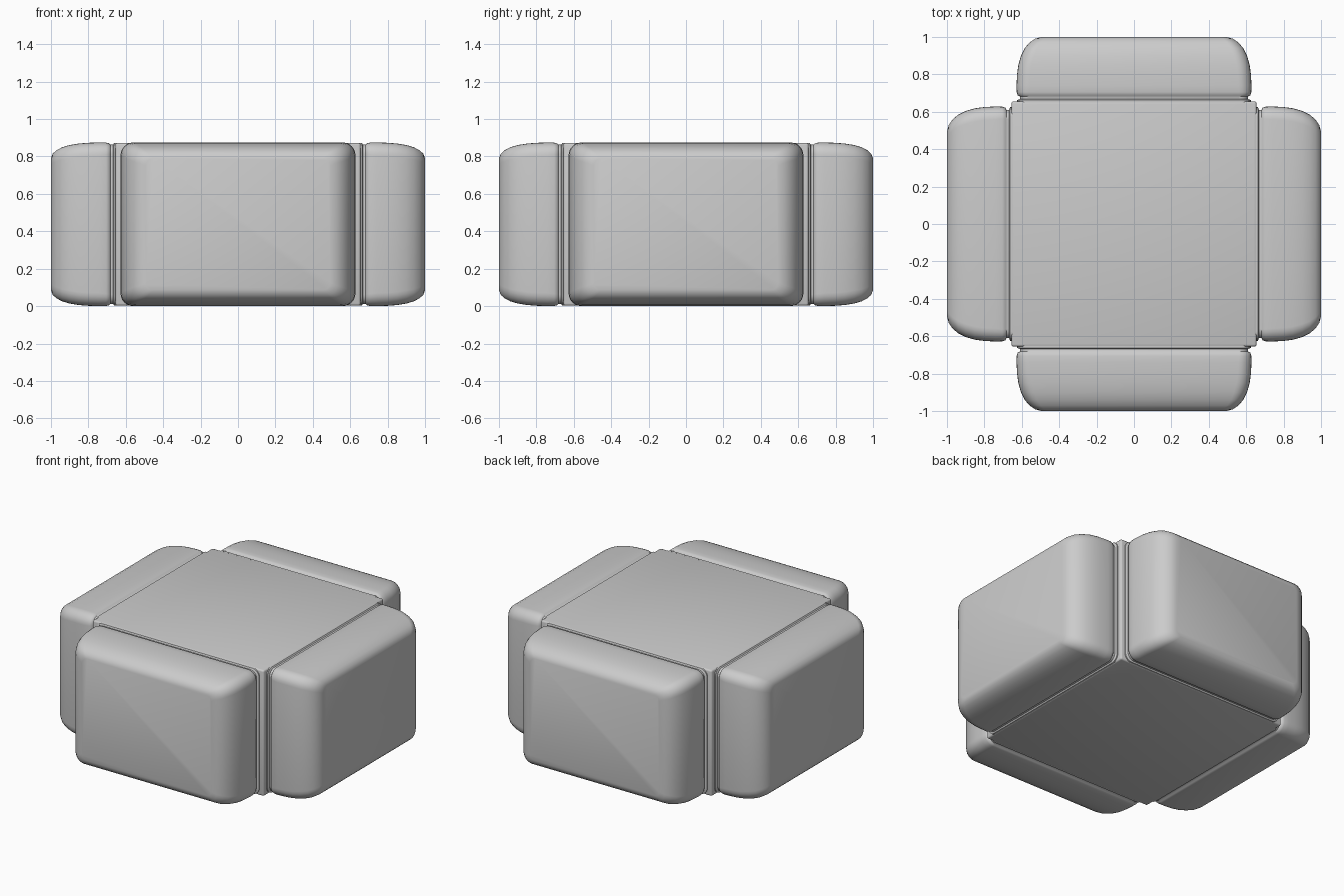
import bpy, bmesh
from math import cos, sin, pi, radians
from mathutils import Matrix, Vector

if "Cube" in bpy.data.objects:
    bpy.data.objects.remove(bpy.data.objects["Cube"])

HEIGHT = 0.875
MID = HEIGHT / 2


def finish(name, bm, angle=40):
    bmesh.ops.recalc_face_normals(bm, faces=bm.faces[:])
    mesh = bpy.data.meshes.new(name)
    bm.to_mesh(mesh)
    bm.free()
    obj = bpy.data.objects.new(name, mesh)
    bpy.context.collection.objects.link(obj)
    bpy.ops.object.select_all(action='DESELECT')
    obj.select_set(True)
    bpy.context.view_layer.objects.active = obj
    bpy.ops.object.shade_smooth_by_angle(angle=radians(angle))
    return obj


def rounded_rect(half_w, half_h, radius, steps=6):
    points = []
    for k, (sx, sz) in enumerate([(1, 1), (-1, 1), (-1, -1), (1, -1)]):
        for i in range(steps + 1):
            a = pi / 2 * (k + i / steps)
            points.append((sx * (half_w - radius) + radius * cos(a),
                           sz * (half_h - radius) + radius * sin(a)))
    return points


# Central block
bm = bmesh.new()
bmesh.ops.create_cube(bm, size=1)
bmesh.ops.scale(bm, vec=Vector((1.31, 1.31, HEIGHT - 0.005)), verts=bm.verts)
bmesh.ops.translate(bm, vec=Vector((0, 0, MID)), verts=bm.verts)
bmesh.ops.bevel(bm, geom=bm.edges[:], offset=0.012, segments=3,
                profile=0.5, affect='EDGES')
finish("central_block", bm)

# Side pad profile: distance from centre, inset across, inset in height, radius
PAD = [
    (0.620, 0.004, 0.004, 0.05),
    (0.662, 0.004, 0.004, 0.05),
    (0.668, 0.018, 0.012, 0.05),
    (0.682, 0.018, 0.012, 0.05),
    (0.688, 0.006, 0.005, 0.06),
    (0.705, 0.001, 0.001, 0.065),
    (0.740, 0.000, 0.000, 0.07),
    (0.800, 0.003, 0.002, 0.07),
    (0.850, 0.010, 0.006, 0.07),
    (0.900, 0.024, 0.014, 0.07),
    (0.940, 0.044, 0.026, 0.065),
    (0.970, 0.070, 0.042, 0.06),
    (0.990, 0.100, 0.060, 0.05),
    (1.000, 0.135, 0.085, 0.04),
]


def side_pad(name, turn):
    bm = bmesh.new()
    rings = []
    for d, ix, iz, r in PAD:
        outline = rounded_rect(0.628 - ix, MID - iz, r)
        rings.append([bm.verts.new((x, -d, MID + z)) for x, z in outline])
    n = len(rings[0])
    for a, b in zip(rings, rings[1:]):
        for i in range(n):
            j = (i + 1) % n
            bm.faces.new((a[i], a[j], b[j], b[i]))
    bm.faces.new(rings[0])
    bm.faces.new(rings[-1])
    bmesh.ops.rotate(bm, cent=(0, 0, 0), verts=bm.verts,
                     matrix=Matrix.Rotation(turn * pi / 2, 3, 'Z'))
    finish(name, bm, 50)


# Four identical rounded pads around the block
for turn, side in enumerate(("front", "right", "back", "left")):
    side_pad(side + "_pad", turn)
